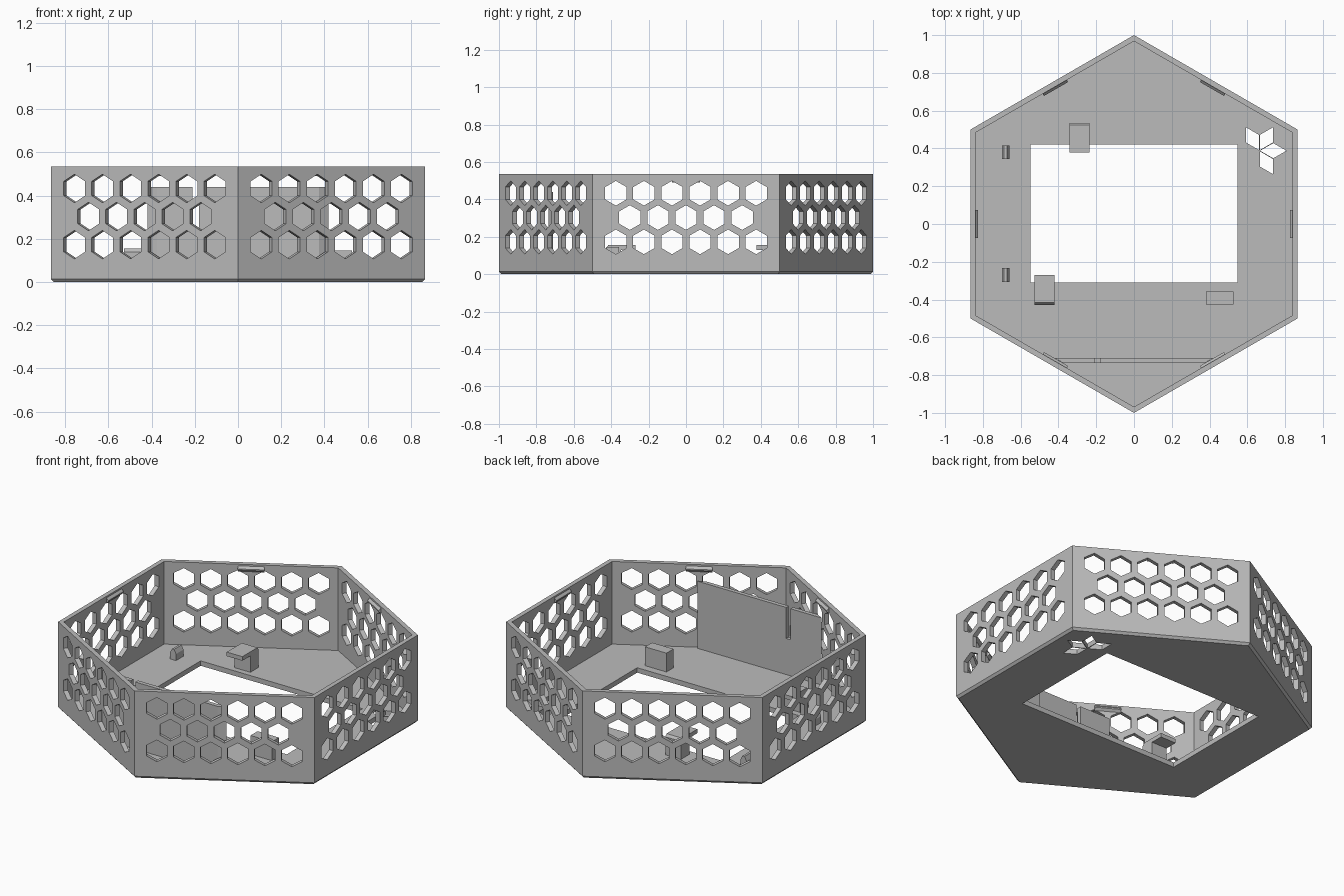
import bpy, bmesh, math
from mathutils import Vector, Matrix

if "Cube" in bpy.data.objects:
    bpy.data.objects.remove(bpy.data.objects["Cube"])

grey = bpy.data.materials.new("plain grey")
grey.diffuse_color = (0.5, 0.5, 0.5, 1)
grey.use_nodes = True
grey.node_tree.nodes["Principled BSDF"].inputs["Base Color"].default_value = grey.diffuse_color

H, R, RI, FLOOR = 0.535, 1.0, 0.968, 0.03     # height, outer and inner radius, floor top
APO = RI * math.cos(math.pi / 6)              # inner wall distance


def finish(name, bm):
    bmesh.ops.recalc_face_normals(bm, faces=bm.faces)
    me = bpy.data.meshes.new(name)
    bm.to_mesh(me)
    bm.free()
    me.materials.append(grey)
    ob = bpy.data.objects.new(name, me)
    bpy.context.collection.objects.link(ob)
    return ob


def loft(bm, rings):
    """Closed solid through rings of equal point count."""
    vs = [[bm.verts.new(p) for p in ring] for ring in rings]
    n = len(vs[0])
    for a, b in zip(vs, vs[1:]):
        for i in range(n):
            bm.faces.new((a[i], a[(i + 1) % n], b[(i + 1) % n], b[i]))
    bm.faces.new(vs[0][::-1])
    bm.faces.new(vs[-1])


def box(bm, x0, x1, y0, y1, z0, z1):
    pts = [(x0, y0), (x1, y0), (x1, y1), (x0, y1)]
    loft(bm, [[(x, y, z) for x, y in pts] for z in (z0, z1)])


def hexagon(r, z):
    return [(r * math.sin(k * math.pi / 3), r * math.cos(k * math.pi / 3), z) for k in range(6)]


def wall_point(k, out, along, z):
    """Point on wall k: distance from centre, offset along wall, height."""
    return Matrix.Rotation(k * math.pi / 3, 3, 'Z') @ Vector((out, along, z))


# hexagonal tray with chamfered foot
bm = bmesh.new()
loft(bm, [hexagon(0.986, 0), hexagon(R, 0.014), hexagon(R, H), hexagon(RI, H), hexagon(RI, FLOOR)])
tray = finish("hexagonal_tray", bm)

# cutters: honeycomb holes, floor window, petal vents
bm = bmesh.new()
for k in range(6):
    for row, z in enumerate((0.173, 0.303, 0.433)):
        n = 5 if row == 1 else 6
        for i in range(n):
            y = (i - (n - 1) / 2) * 0.15
            ring = [(y + 0.066 * math.sin(a * math.pi / 3), z + 0.066 * math.cos(a * math.pi / 3))
                    for a in range(6)]
            loft(bm, [[wall_point(k, out, p, q) for p, q in ring] for out in (0.8, 0.9)])
box(bm, -0.547, 0.547, -0.31, 0.42, -0.1, 0.1)
for angle in (120, 60, 0, -60):
    # each petal is a rhombus pointing away from the vent centre
    a = math.radians(angle)
    ring = []
    for u, v in ((0.004, 0), (0.0735, -0.040), (0.143, 0), (0.0735, 0.040)):
        ring.append((0.664 + u * math.cos(a) - v * math.sin(a),
                     0.388 + u * math.sin(a) + v * math.cos(a)))
    loft(bm, [[(x, y, z) for x, y in ring] for z in (-0.1, 0.1)])
cutter = finish("cutter", bm)
cutter.hide_render = True
mod = tray.modifiers.new("holes", 'BOOLEAN')
mod.operation, mod.solver, mod.object = 'DIFFERENCE', 'EXACT', cutter
bpy.context.view_layer.objects.active = tray
bpy.ops.object.modifier_apply(modifier=mod.name)
bpy.data.objects.remove(cutter)

# snap ridges just under the rim
bm = bmesh.new()
for k in range(6):
    prof = [(APO + 0.002, 0.49), (APO - 0.013, 0.505), (APO - 0.013, 0.512), (APO + 0.002, 0.527)]
    loft(bm, [[wall_point(k, o, s, z) for o, z in prof] for s in (-0.074, 0.074)])
finish("snap_ridges", bm)

# upright divider with an open slot
bm = bmesh.new()
rings = []
for y, w in ((-0.735, 0.375), (-0.71, 0.42)):
    prof = [(-w, FLOOR), (w, FLOOR), (w, 0.44), (-0.18, 0.44), (-0.18, 0.25),
            (-0.21, 0.25), (-0.21, 0.44), (-w, 0.44)]
    rings.append([(x, y, z) for x, z in prof])
loft(bm, rings)
finish("divider_panel", bm)

# hooked clips: post with a cap reaching over the window
for name, x, y, d in (("back_clip", -0.288, 0.535, -1), ("front_clip", -0.475, -0.428, 1)):
    bm = bmesh.new()
    prof = [(0, FLOOR), (0.08, FLOOR), (0.08, 0.13), (0.157, 0.13), (0.157, 0.155),
            (0.012, 0.155), (0, 0.14)]
    loft(bm, [[(x + s, y + d * p, z) for p, z in prof] for s in (-0.053, 0.053)])
    finish(name, bm)

# rest block
bm = bmesh.new()
box(bm, 0.382, 0.527, -0.425, -0.357, FLOOR, 0.145)
finish("rest_block", bm)

# small peaked locating pegs
for name, y in (("back_peg", 0.38), ("front_peg", -0.27)):
    bm = bmesh.new()
    prof = [(-0.02, FLOOR), (0.02, FLOOR), (0.02, 0.07), (0.007, 0.095), (-0.007, 0.095), (-0.02, 0.07)]
    loft(bm, [[(-0.68 + x, y + s, z) for x, z in prof] for s in (-0.036, 0.036)])
    finish(name, bm)
